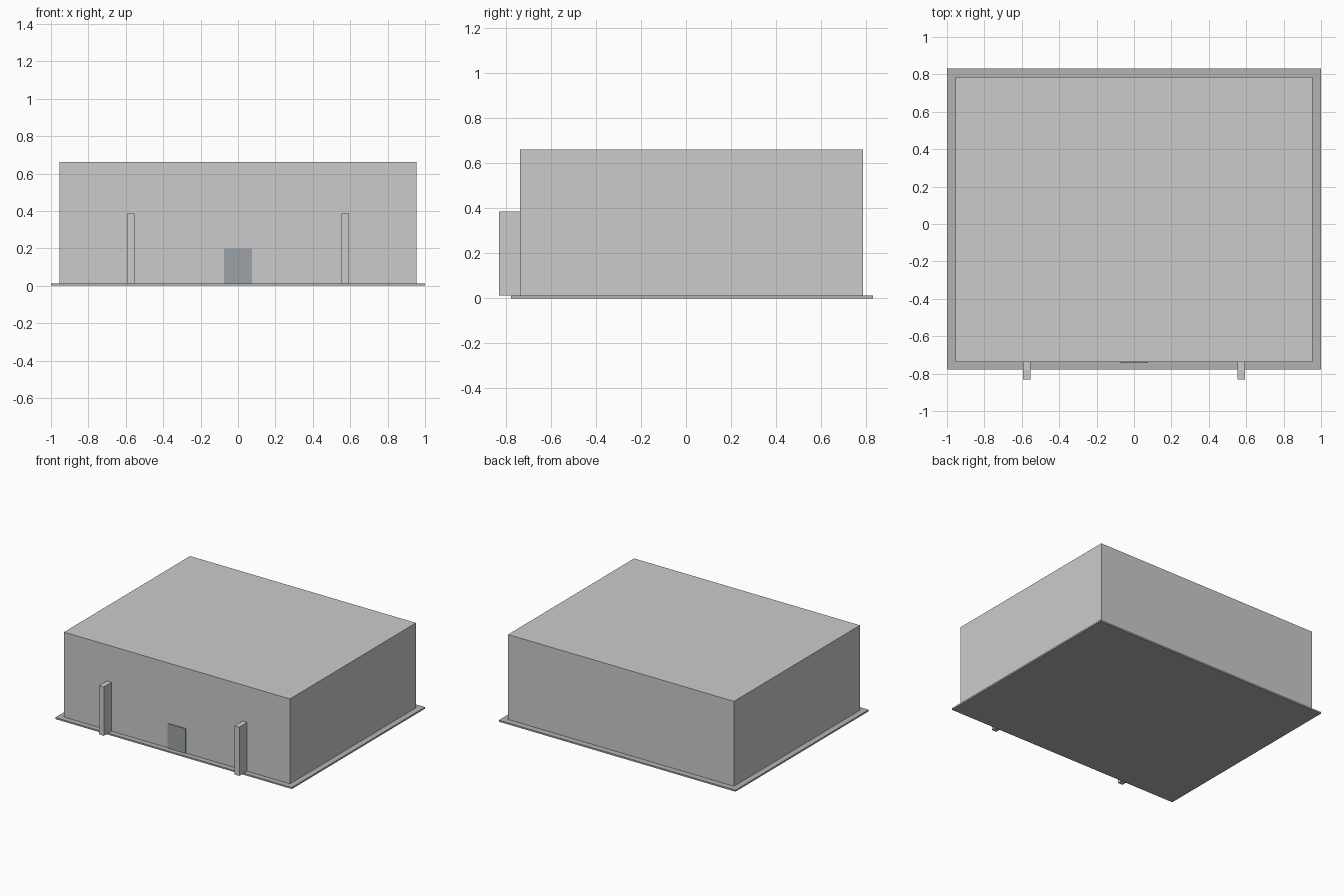
import bpy

if "Cube" in bpy.data.objects:
    bpy.data.objects.remove(bpy.data.objects["Cube"])


def material(name, rgb):
    m = bpy.data.materials.new(name)
    m.diffuse_color = (*rgb, 1)
    m.use_nodes = True
    m.node_tree.nodes["Principled BSDF"].inputs["Base Color"].default_value = m.diffuse_color
    return m


def box(name, x, y, z, mat=None):
    """Box from (min, max) ranges on each axis."""
    bpy.ops.mesh.primitive_cube_add(size=1, location=[(a + b) / 2 for a, b in (x, y, z)])
    ob = bpy.context.object
    ob.name = name
    ob.scale = [b - a for a, b in (x, y, z)]
    bpy.ops.object.transform_apply(location=False, rotation=False, scale=True)
    if mat:
        ob.data.materials.append(mat)
    return ob


paving = material("paving_grey", (0.45, 0.45, 0.44))
door_mat = material("door_blue_grey", (0.33, 0.36, 0.39))

BASE = 0.012      # top of the slab
FRONT = -0.737    # front wall plane

# Thin ground slab
box("base_slab", (-1, 1), (-0.778, 0.831), (0, BASE), paving)

# Main hall
box("building_body", (-0.955, 0.955), (FRONT, 0.785), (BASE, 0.661))

# Door panel, slightly proud of the front wall
box("front_door", (-0.075, 0.075), (FRONT - 0.006, FRONT), (BASE, 0.2), door_mat)

# Pair of fins on the front wall
for side, cx in (("left", -0.573), ("right", 0.573)):
    box(f"front_fin_{side}", (cx - 0.02, cx + 0.02), (-0.831, FRONT), (BASE, 0.385))
